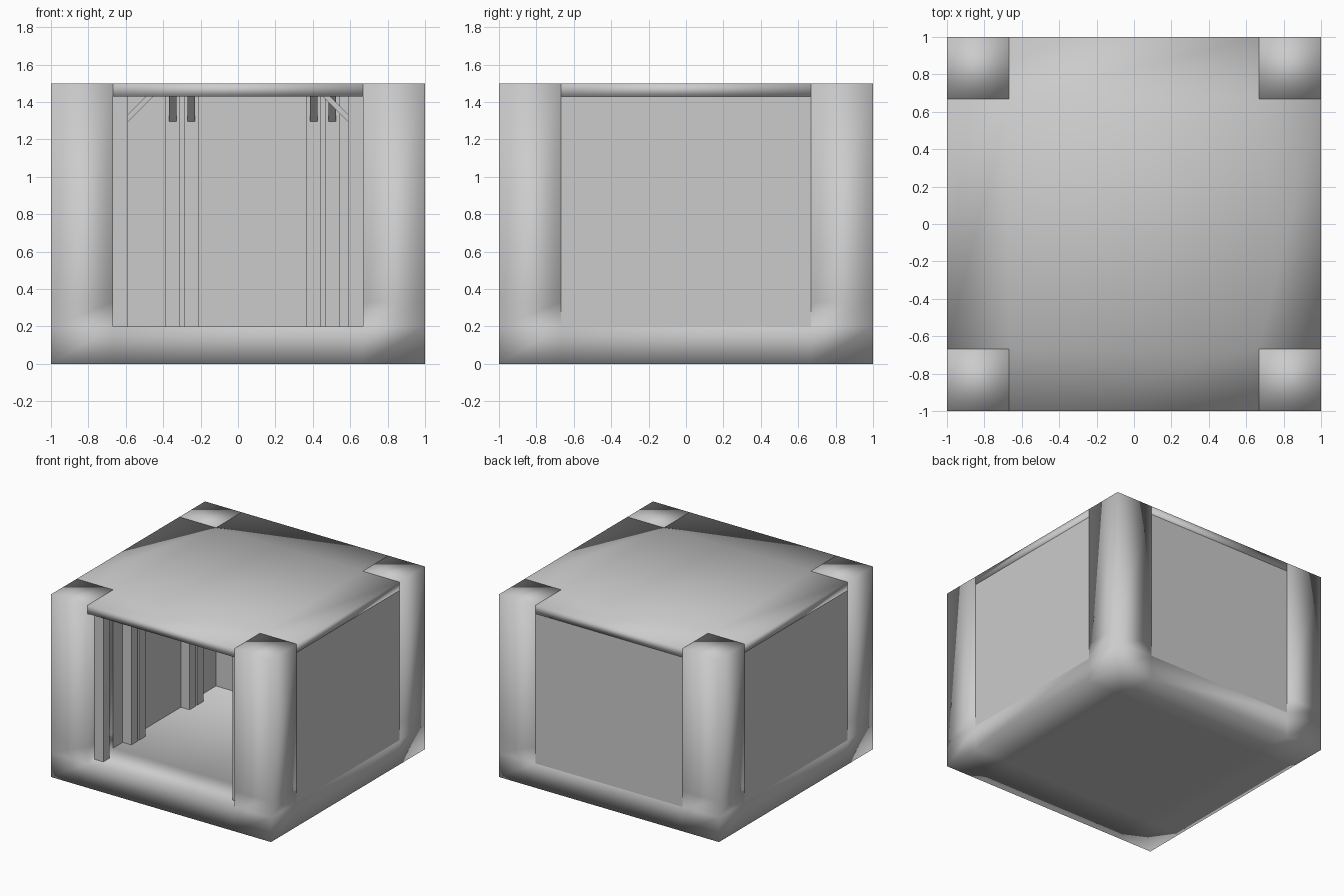
import bpy, bmesh

if "Cube" in bpy.data.objects:
    bpy.data.objects.remove(bpy.data.objects["Cube"])

P = 0.667          # inner faces of posts and walls
FLOOR, CEIL, TOP = 0.20, 1.43, 1.50
GRID = [-1, -P, P, 1]


def finish(bm, name, smooth):
    bmesh.ops.recalc_face_normals(bm, faces=bm.faces)
    me = bpy.data.meshes.new(name)
    bm.to_mesh(me)
    bm.free()
    for p in me.polygons:
        p.use_smooth = smooth
    ob = bpy.data.objects.new(name, me)
    bpy.context.collection.objects.link(ob)
    return ob


def cells(cols, z):
    """Flat patch made from the chosen cells of the 3x3 plan grid."""
    bm = bmesh.new()
    for i, j in cols:
        pts = [(GRID[i], GRID[j]), (GRID[i + 1], GRID[j]),
               (GRID[i + 1], GRID[j + 1]), (GRID[i], GRID[j + 1])]
        bm.faces.new([bm.verts.new((x, y, z)) for x, y in pts])
    bmesh.ops.remove_doubles(bm, verts=bm.verts, dist=1e-4)
    return bm


def raise_faces(bm, faces, h, keep):
    r = bmesh.ops.extrude_face_region(bm, geom=faces, use_keep_orig=keep)
    up = [g for g in r["geom"] if isinstance(g, bmesh.types.BMVert)]
    bmesh.ops.translate(bm, verts=up, vec=(0, 0, h))
    if not keep:
        old = [f for f in faces if f.is_valid]
        bmesh.ops.delete(bm, geom=old, context="FACES")
    return [g for g in r["geom"] if isinstance(g, bmesh.types.BMFace)]


def prism(name, pts, vec):
    """Extrude a polygon along a vector."""
    bm = bmesh.new()
    f = bm.faces.new([bm.verts.new(p) for p in pts])
    r = bmesh.ops.extrude_face_region(bm, geom=[f], use_keep_orig=True)
    bmesh.ops.translate(bm, vec=vec, verts=[g for g in r["geom"]
                        if isinstance(g, bmesh.types.BMVert)])
    return finish(bm, name, False)


def box(name, x0, x1, y0, y1, z0, z1):
    return prism(name, [(x0, y0, z0), (x1, y0, z0), (x1, y1, z0), (x0, y1, z0)],
                 (0, 0, z1 - z0))


# Base slab with four corner posts, one smooth-shaded mesh
ALL = [(i, j) for i in range(3) for j in range(3)]
bm = cells(ALL, 0)
top = raise_faces(bm, bm.faces[:], FLOOR, True)
corner = [f for f in top if all(abs(c) > P for c in f.calc_center_median()[:2])]
corner = raise_faces(bm, corner, 0.13, False)
raise_faces(bm, corner, TOP - FLOOR - 0.13, False)
finish(bm, "base_and_posts", True)

# Cross-shaped roof slab between the posts
bm = cells([c for c in ALL if 1 in c], CEIL)
raise_faces(bm, bm.faces[:], TOP - CEIL, True)
finish(bm, "roof", True)

# Thick flat walls on three sides, front left open
box("left_wall", -1, -P, -P, P, FLOOR, CEIL)
box("right_wall", P, 1, -P, P, FLOOR, CEIL)
box("back_wall", -P, P, P, 1, FLOOR, CEIL)

# Interior studs with diagonal braces up to the ceiling
W, H, B = 0.04, 0.02, 0.135       # stud half width, brace half width, brace reach
F = P - 2 * W                     # inner face of studs


def stud(name, side, t, brace=True):
    """side -1 / 1 are the left and right walls, 0 is the back wall."""
    def place(d, u, z):
        return (side * d, u, z) if side else (u, d, z)
    a = [place(P, t - W, FLOOR), place(F, t - W, FLOOR),
         place(F, t + W, FLOOR), place(P, t + W, FLOOR)]
    prism(name + "_stud", a, (0, 0, CEIL - FLOOR))
    if brace:
        prof = [(F, CEIL - B), (F, CEIL - B + 0.04), (F - B + 0.04, CEIL), (F - B, CEIL)]
        vec = (0, 2 * H, 0) if side else (2 * H, 0, 0)
        prism(name + "_brace", [place(d, t - H, z) for d, z in prof], vec)


for k, t in enumerate((-0.35, -0.25, 0.405, 0.505)):
    stud(f"back_{k}", 0, t)
    stud(f"left_{k}", -1, -t)
    stud(f"right_{k}", 1, -t)
stud("left_door", -1, -0.87, False)
stud("right_door", 1, -0.87, False)
